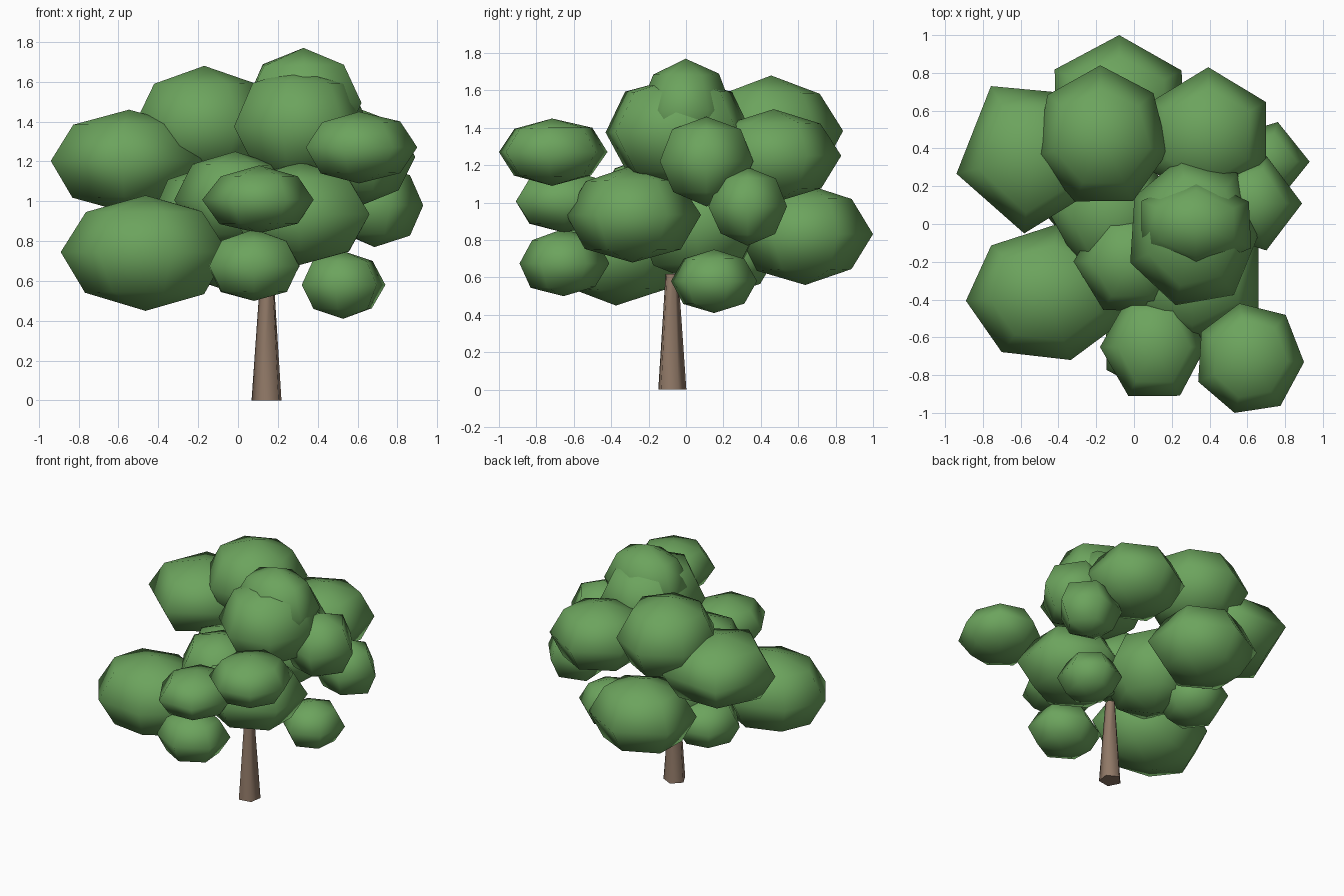
import bpy, bmesh, math, random
from mathutils import Matrix

cube = bpy.data.objects.get("Cube")
if cube:
    bpy.data.objects.remove(cube, do_unlink=True)

random.seed(7)


def make_material(name, colour):
    mat = bpy.data.materials.new(name)
    mat.use_nodes = True
    mat.diffuse_color = colour
    shader = mat.node_tree.nodes["Principled BSDF"]
    shader.inputs["Base Color"].default_value = colour
    shader.inputs["Roughness"].default_value = 0.9
    return mat


def add_object(name, bm, mat):
    mesh = bpy.data.meshes.new(name)
    for face in bm.faces:
        face.smooth = True
    bm.to_mesh(mesh)
    bm.free()
    mesh.materials.append(mat)
    obj = bpy.data.objects.new(name, mesh)
    bpy.context.collection.objects.link(obj)
    return obj


def leaf_clump(name, centre, radii, sides, yaw, mat):
    """Uneven few-sided ball, one corner towards yaw, fitted to its half-sizes."""
    bm = bmesh.new()
    bmesh.ops.create_uvsphere(bm, u_segments=sides, v_segments=4, radius=1)
    corner = next(v.co for v in bm.verts if abs(v.co.z) < 0.01)
    turn = Matrix.Rotation(math.radians(yaw) - math.atan2(corner.y, corner.x), 3, "Z")
    for v in bm.verts:
        v.co = turn @ v.co * random.uniform(0.97, 1.03)
    for axis in range(3):
        low = min(v.co[axis] for v in bm.verts)
        high = max(v.co[axis] for v in bm.verts)
        for v in bm.verts:
            unit = 2 * (v.co[axis] - low) / (high - low) - 1
            v.co[axis] = centre[axis] + radii[axis] * unit
    add_object(name, bm, mat)


bark = make_material("bark", (0.28, 0.19, 0.135, 1))
leaf = make_material("leaf", (0.15, 0.37, 0.11, 1))

# Tapered five-sided trunk
bm = bmesh.new()
rings = []
for z, radius in ((0, 0.08), (0.62, 0.036)):
    ring = []
    for i in range(5):
        a = math.tau * i / 5 - math.pi / 4
        ring.append(bm.verts.new((0.147 + radius * math.cos(a), -0.077 + radius * math.sin(a), z)))
    rings.append(ring)
lower, upper = rings
for i in range(5):
    j = (i + 1) % 5
    bm.faces.new((lower[i], lower[j], upper[j], upper[i]))
bm.faces.new(lower[::-1])
bm.faces.new(upper)
trunk = add_object("trunk", bm, bark)
bpy.context.view_layer.objects.active = trunk
trunk.select_set(True)
bpy.ops.object.shade_smooth_by_angle(angle=math.radians(80))

# Crown: centre, half-sizes, side count and corner direction of each clump
clumps = {
    "back_low_clump": ((-0.08, 0.64, 0.83), (0.34, 0.36, 0.27), 6, 90),
    "back_high_clump": ((-0.17, 0.48, 1.39), (0.35, 0.36, 0.29), 7, 40),
    "back_left_clump": ((0.39, 0.47, 1.25), (0.31, 0.36, 0.25), 6, 90),
    "right_high_clump": ((-0.56, 0.34, 1.20), (0.38, 0.39, 0.26), 5, 193),
    "right_low_clump": ((-0.47, -0.36, 0.74), (0.42, 0.36, 0.29), 7, 185),
    "right_inner_clump": ((-0.34, 0.23, 0.69), (0.24, 0.24, 0.18), 6, 70),
    "front_upper_clump": ((0.10, -0.65, 1.01), (0.28, 0.26, 0.17), 6, 0),
    "front_lower_clump": ((0.08, -0.65, 0.68), (0.23, 0.24, 0.18), 6, 30),
    "front_left_clump": ((0.62, -0.71, 1.27), (0.28, 0.29, 0.18), 7, 100),
    "top_clump": ((0.33, 0.00, 1.50), (0.29, 0.25, 0.27), 6, 90),
    "top_front_clump": ((0.32, -0.04, 1.37), (0.34, 0.39, 0.30), 7, 255),
    "left_high_clump": ((0.65, 0.11, 1.22), (0.24, 0.25, 0.24), 5, 0),
    "left_middle_clump": ((0.71, 0.33, 0.98), (0.22, 0.21, 0.21), 5, 0),
    "left_low_clump": ((0.53, 0.15, 0.58), (0.21, 0.23, 0.17), 6, 20),
    "left_inner_clump": ((0.31, -0.28, 0.94), (0.35, 0.36, 0.26), 6, 30),
    "middle_clump": ((-0.02, -0.20, 1.00), (0.30, 0.26, 0.25), 6, 180),
    "inner_clump": ((-0.11, 0.07, 0.88), (0.34, 0.33, 0.31), 6, 60),
}
for name, (centre, radii, sides, yaw) in clumps.items():
    leaf_clump(name, centre, radii, sides, yaw, leaf)
